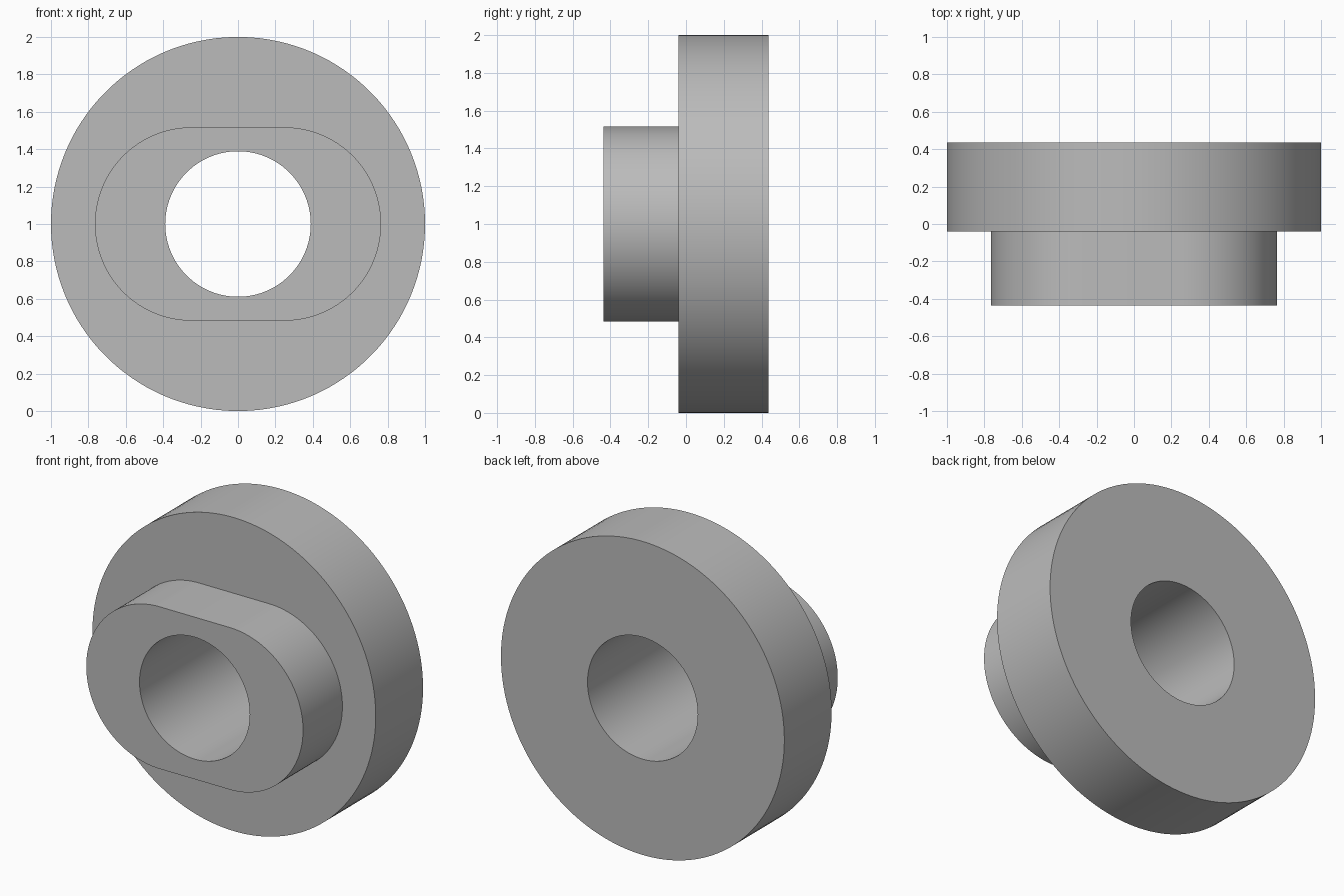
import bpy
import bmesh
from math import cos, sin, pi, radians

cube = bpy.data.objects.get("Cube")
if cube:
    bpy.data.objects.remove(cube, do_unlink=True)

ARC = 65                      # points along each rounded end
COUNT = 2 * ARC               # points in every outline
AXIS_Z = 1.0
FLANGE_R, HOLE_R = 1.0, 0.389
BOSS_R, BOSS_SHIFT = 0.517, 0.248
FRONT, STEP, BACK = -0.437, -0.04, 0.437


def circle(radius):
    angles = [-pi / 2 + (i + 0.5) * 2 * pi / COUNT for i in range(COUNT)]
    return [(radius * cos(a), radius * sin(a)) for a in angles]


def stadium(radius, shift):
    points = []
    for side in (1, -1):
        for i in range(ARC):
            a = -pi / 2 + pi * i / (ARC - 1)
            points.append((side * (shift + radius * cos(a)), side * radius * sin(a)))
    return points


# Grey metal
grey = bpy.data.materials.new("grey_metal")
grey.use_nodes = True
colour = (0.5, 0.5, 0.5, 1.0)
grey.diffuse_color = colour
grey.node_tree.nodes["Principled BSDF"].inputs["Base Color"].default_value = colour

# Flanged bushing: a closed loft through the bore, round flange and oblong boss
hole, rim, boss = circle(HOLE_R), circle(FLANGE_R), stadium(BOSS_R, BOSS_SHIFT)
sections = [(hole, BACK), (rim, BACK), (rim, STEP),
            (boss, STEP), (boss, FRONT), (hole, FRONT)]

bm = bmesh.new()
loops = [[bm.verts.new((x, y, AXIS_Z + z)) for x, z in outline]
         for outline, y in sections]
for k, loop in enumerate(loops):
    following = loops[(k + 1) % len(loops)]
    for i in range(COUNT):
        j = (i + 1) % COUNT
        bm.faces.new((loop[i], loop[j], following[j], following[i]))
bmesh.ops.recalc_face_normals(bm, faces=bm.faces)

mesh = bpy.data.meshes.new("flanged_bushing")
bm.to_mesh(mesh)
bm.free()
mesh.materials.append(grey)
bushing = bpy.data.objects.new("flanged_bushing", mesh)
bpy.context.collection.objects.link(bushing)

# Smooth round walls with sharp rims
bpy.ops.object.select_all(action="DESELECT")
bushing.select_set(True)
bpy.context.view_layer.objects.active = bushing
bpy.ops.object.shade_smooth_by_angle(angle=radians(30))
